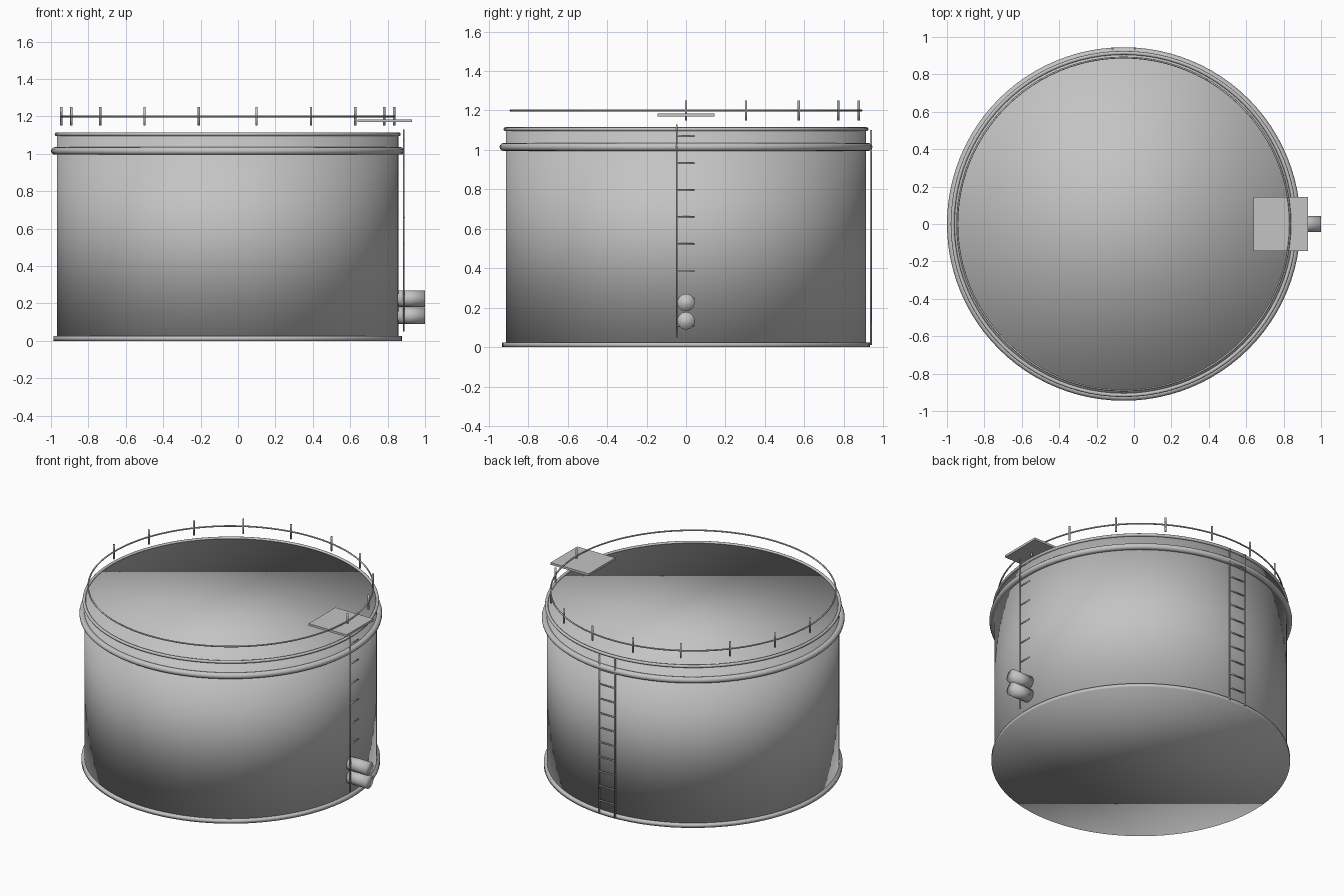
import bpy
import math
from mathutils import Vector

cube = bpy.data.objects.get("Cube")
if cube:
    bpy.data.objects.remove(cube, do_unlink=True)

# One painted steel colour for everything
steel = bpy.data.materials.new("light_grey_steel")
steel.use_nodes = True
GREY = (0.55, 0.55, 0.55, 1)
steel.diffuse_color = GREY
steel.node_tree.nodes["Principled BSDF"].inputs["Base Color"].default_value = GREY

CX = -0.055          # tank axis
WALL = 0.913         # tank wall radius
TOP = 1.105          # roof height


def finish(name, smooth=True):
    ob = bpy.context.object
    ob.name = name
    ob.data.materials.append(steel)
    for p in ob.data.polygons:
        p.use_smooth = smooth
    return ob


def rod(name, a, b, radius, sides=12):
    """Cylinder between two points."""
    a, b = Vector(a), Vector(b)
    bpy.ops.mesh.primitive_cylinder_add(
        vertices=sides, radius=radius, depth=(b - a).length, location=(a + b) / 2,
        rotation=(b - a).to_track_quat('Z', 'Y').to_euler())
    return finish(name)


def ring(name, z, major, minor):
    bpy.ops.mesh.primitive_torus_add(
        location=(CX, 0, z), major_radius=major, minor_radius=minor,
        major_segments=96, minor_segments=12)
    return finish(name)


# Tank shell with flat roof, and base flange
rod("tank_shell", (CX, 0, 0.01), (CX, 0, TOP), WALL, 96)
rod("base_flange", (CX, 0, 0), (CX, 0, 0.025), 0.932, 96)

# Stiffening ring, roof rim and guard rail
ring("wind_girder", 1.015, 0.925, 0.02)
ring("roof_rim", TOP, 0.915, 0.01)
RAIL = 0.89
ring("guard_rail", 1.2, RAIL, 0.005)

# Guard rail posts around the back half
for i in range(10):
    t = math.radians(20 * i)
    x, y = CX + RAIL * math.cos(t), RAIL * math.sin(t)
    rod(f"rail_post_{i}", (x, y, 1.15), (x, y, 1.25), 0.006)

# Access platform
bpy.ops.mesh.primitive_cube_add(size=1, location=(0.785, 0, 1.177))
bpy.context.object.scale = (0.29, 0.29, 0.015)
finish("access_platform", smooth=False)

# Back ladder with two rails
LY = 0.937
for side, x in (("left", CX + 0.06), ("right", CX - 0.06)):
    rod(f"back_ladder_rail_{side}", (x, LY, 0.01), (x, LY, 1.1), 0.005)
for i in range(1, 11):
    rod(f"back_ladder_rung_{i}", (CX - 0.06, LY, i / 10), (CX + 0.06, LY, i / 10), 0.005)

# Side ladder with a single rail and rungs to one side
LX = 0.887
rod("side_ladder_rail", (LX, -0.046, 0.05), (LX, -0.046, 1.13), 0.004)
for i in range(8):
    z = 1.07 - 0.137 * i
    rod(f"side_ladder_rung_{i}", (LX, -0.046, z), (LX, 0.042, z), 0.005)

# Inlet and outlet pipes
for name, z in (("inlet_pipe", 0.226), ("outlet_pipe", 0.134)):
    rod(name, (0.84, 0, z), (1.0, 0, z), 0.044, 32)
